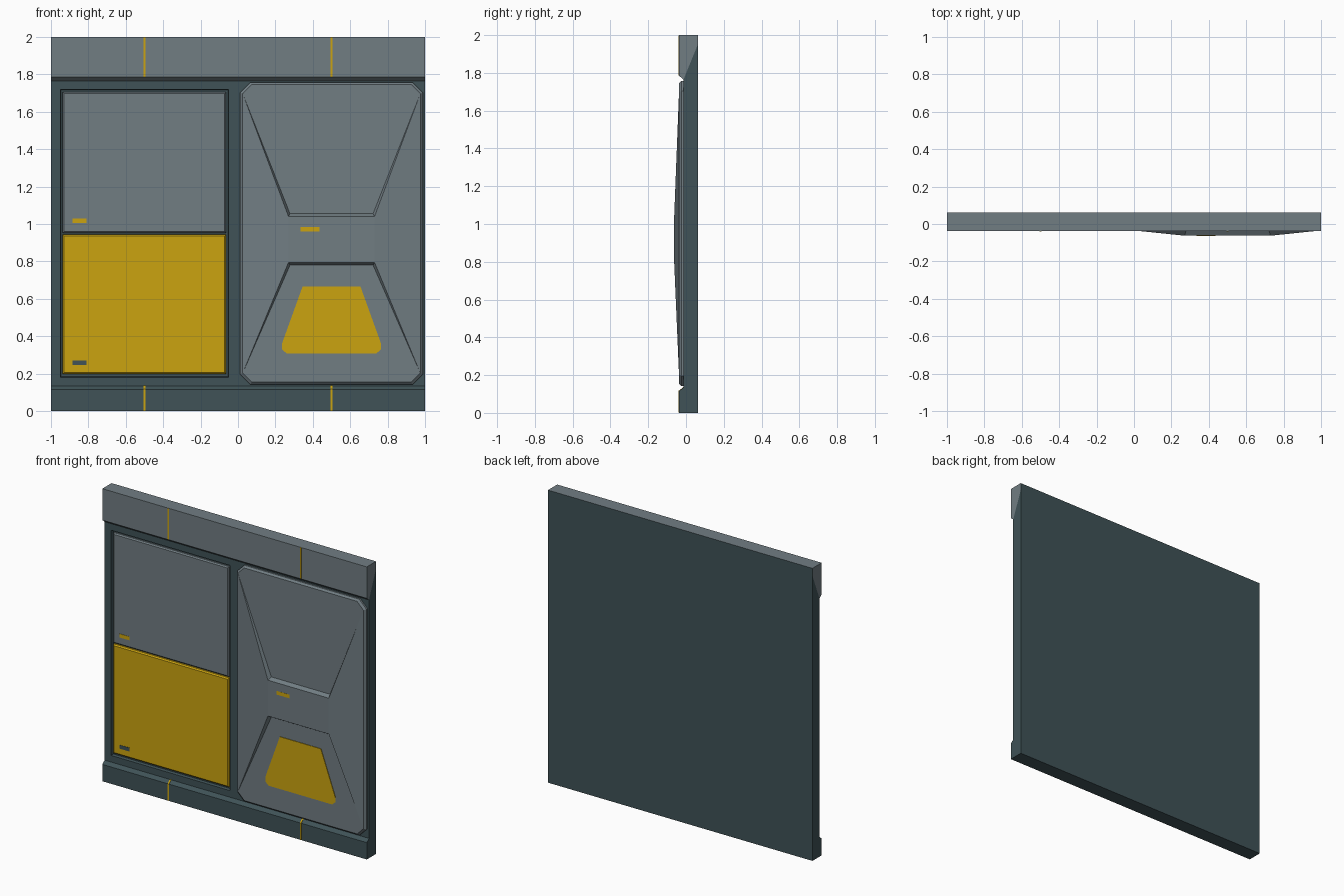
import bpy, bmesh

if "Cube" in bpy.data.objects:
    bpy.data.objects.remove(bpy.data.objects["Cube"])

# Depth levels (front is -y)
BACK, FLOOR, SLAB, TRIM, HUB = 0.0625, 0.006, -0.013, -0.037, -0.0625


def material(name, rgb):
    m = bpy.data.materials.new(name)
    m.diffuse_color = (*rgb, 1.0)
    m.use_nodes = True
    m.node_tree.nodes["Principled BSDF"].inputs["Base Color"].default_value = m.diffuse_color
    return m


GREY = material("steel_grey", (0.165, 0.205, 0.226))
DARK = material("dark_slate", (0.050, 0.085, 0.095))
YELLOW = material("safety_yellow", (0.60, 0.37, 0.005))


def finish(name, bm, *mats):
    bmesh.ops.recalc_face_normals(bm, faces=bm.faces)
    me = bpy.data.meshes.new(name)
    bm.to_mesh(me)
    bm.free()
    for m in mats:
        me.materials.append(m)
    ob = bpy.data.objects.new(name, me)
    bpy.context.collection.objects.link(ob)
    return ob


def loft(name, rings, *mats):
    """Bridge a chain of 3D rings and cap both ends."""
    bm = bmesh.new()
    loops = [[bm.verts.new(p) for p in r] for r in rings]
    n = len(loops[0])
    for a, b in zip(loops, loops[1:]):
        for i in range(n):
            j = (i + 1) % n
            bm.faces.new((a[i], a[j], b[j], b[i]))
    bm.faces.new(loops[0])
    bm.faces.new(loops[-1])
    return finish(name, bm, *mats)


def rect(x0, x1, z0, z1, y, inset=0.0):
    x0, x1, z0, z1 = x0 + inset, x1 - inset, z0 + inset, z1 - inset
    return [(x0, y, z0), (x1, y, z0), (x1, y, z1), (x0, y, z1)]


def prism_x(name, profile, x0, x1, *mats):
    """Extrude a (y, z) profile along x."""
    return loft(name, [[(x, y, z) for y, z in profile] for x in (x0, x1)], *mats)


def plate(name, x0, x1, z0, z1, y, mat, t=0.002):
    return loft(name, [rect(x0, x1, z0, z1, y + 0.002),
                       rect(x0, x1, z0, z1, y - t)], mat)


# Wall slab with slanted top and a recess on the left half
loft("wall_slab", [
    rect(-1, 1, 0, 1.95, BACK),
    rect(-1, 1, 0, 1.765, SLAB),
    rect(-0.95, -0.05, 0.18, 1.72, SLAB),
    rect(-0.95, -0.05, 0.18, 1.72, FLOOR, 0.004),
], DARK)

# Top trim: wedge above the slab, dark on its back face
top = prism_x("top_trim", [(TRIM, 2), (BACK, 2), (BACK, 1.95),
                           (SLAB, 1.765), (TRIM, 1.785)], -1, 1, GREY, DARK)
for p in top.data.polygons:
    if p.normal.y > 0.95:
        p.material_index = 1

# Bottom trim with chamfered upper edge
prism_x("bottom_trim", [(TRIM, 0), (SLAB, 0), (SLAB, 0.135), (TRIM, 0.115)],
        -1, 1, DARK)

# Thin seam stripes on both trims
for side, x in (("left", -0.5), ("right", 0.5)):
    plate("top_stripe_" + side, x - 0.005, x + 0.005, 1.786, 1.999, TRIM, YELLOW)
    prism_x("bottom_stripe_" + side,
            [(TRIM - 0.002, 0.001), (SLAB, 0.001), (SLAB, 0.137),
             (TRIM - 0.002, 0.117)], x - 0.005, x + 0.005, YELLOW)

# Two bevelled inset panels on the left, each with a small tag
for name, z0, z1, tag_z, mat, tag in (
        ("upper_panel", 0.952, 1.705, 1.005, GREY, YELLOW),
        ("lower_panel", 0.198, 0.944, 0.245, YELLOW, DARK)):
    loft(name, [rect(-0.937, -0.063, z0, z1, FLOOR),
                rect(-0.937, -0.063, z0, z1, SLAB + 0.008),
                rect(-0.937, -0.063, z0, z1, SLAB, 0.008)], mat)
    plate(name + "_tag", -0.885, -0.81, tag_z, tag_z + 0.025, SLAB, tag)


# Octagonal door plate on the right
def octagon(y, i, x0=0.012, x1=0.988, z0=0.143, z1=1.757, c=0.053):
    x0, x1, z0, z1 = x0 + i, x1 - i, z0 + i, z1 - i
    c -= 0.3 * i
    return [(x, y, z) for x, z in (
        (x0 + c, z0), (x1 - c, z0), (x1, z0 + c), (x1, z1 - c),
        (x1 - c, z1), (x0 + c, z1), (x0, z1 - c), (x0, z0 + c))]


loft("door_plate", [octagon(SLAB, 0), octagon(SLAB - 0.012, 0),
                    octagon(TRIM, 0.012)], GREY)

# Raised brace: flat hub, two sloping wings, bevelled walls to the plate
bm = bmesh.new()
half, walls = {}, 0.015
for s in (-1, 1):
    for k, tip_z, hub_z in ((0, 0.20, 0.795), (1, 1.70, 1.04)):
        out = walls if k else -walls
        half[s, k] = (bm.verts.new((0.5 + s * 0.476, TRIM, tip_z)),
                      bm.verts.new((0.5 + s * 0.23, HUB, hub_z)),
                      bm.verts.new((0.5 + s * 0.222, TRIM, hub_z + out)))
for s in (-1, 1):
    (t0, h0, b0), (t1, h1, b1) = half[s, 0], half[s, 1]
    bm.faces.new((t0, t1, h1, h0))
    bm.faces.new((t0, h0, b0))
    bm.faces.new((t1, b1, h1))
for k in (0, 1):
    (_, hl, bl), (_, hr, br) = half[-1, k], half[1, k]
    bm.faces.new((hl, hr, br, bl))
bm.faces.new([half[-1, 0][1], half[1, 0][1], half[1, 1][1], half[-1, 1][1]])
# hidden back keeps the solid closed
bm.faces.new([half[-1, 0][0], half[-1, 0][2], half[1, 0][2], half[1, 0][0],
              half[1, 1][0], half[1, 1][2], half[-1, 1][2], half[-1, 1][0]])
finish("door_brace", bm, GREY)

# Tag on the hub (hub is the frontmost face)
plate("door_tag", 0.335, 0.435, 0.96, 0.985, HUB, YELLOW, t=0.001)

# Yellow trapezoid marker on the lower door field
right = [(0.155, 0.665), (0.265, 0.36), (0.265, 0.33), (0.24, 0.308)]
outline = right + [(-x, z) for x, z in reversed(right)]
loft("door_marker", [[(0.5 + x, y, z) for x, z in outline]
                     for y in (TRIM + 0.002, TRIM - 0.004)], YELLOW)
